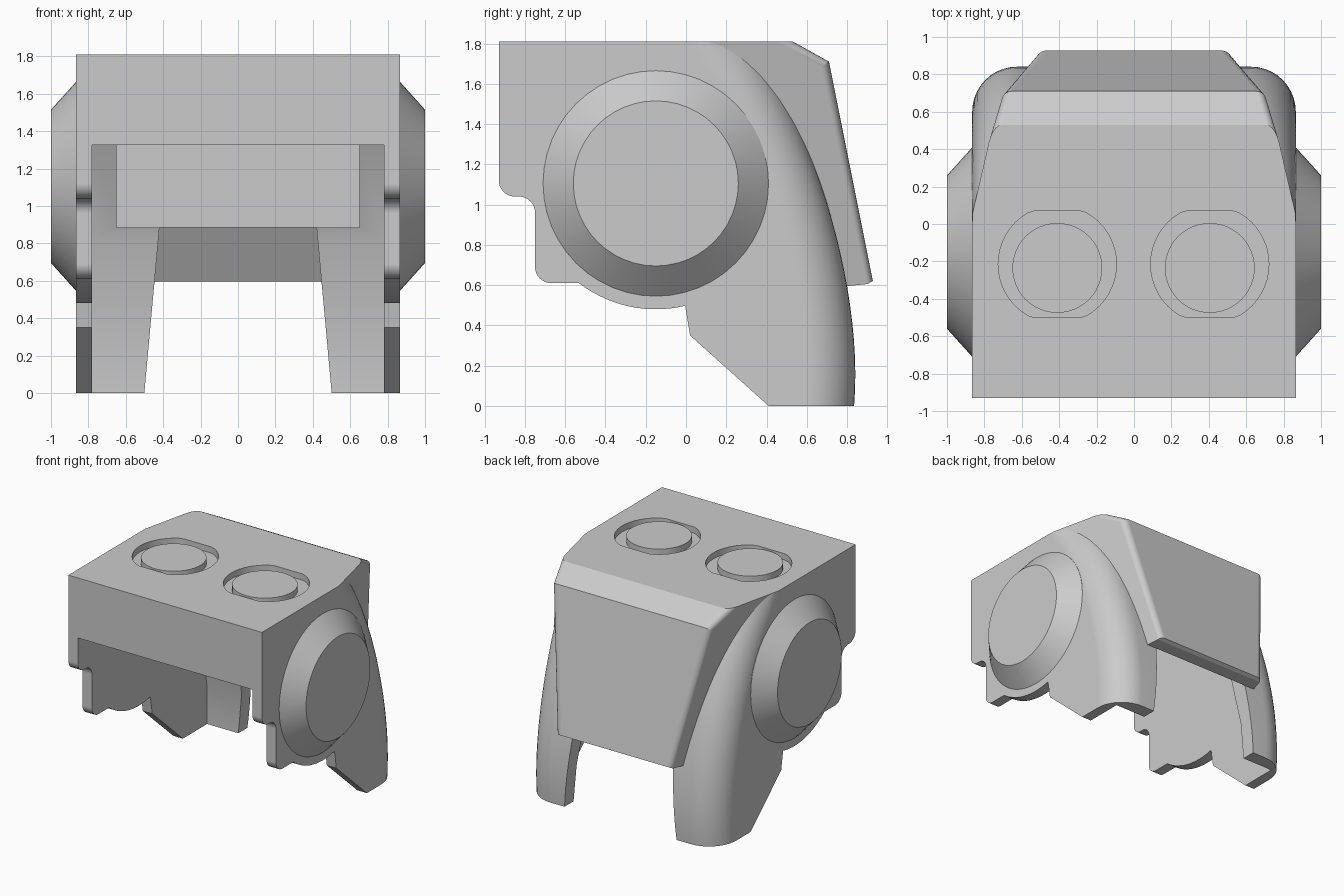
import bpy, bmesh, math
from mathutils import Vector, Matrix
from mathutils.geometry import interpolate_bezier

cube = bpy.data.objects.get("Cube")
if cube:
    bpy.data.objects.remove(cube, do_unlink=True)

grey = bpy.data.materials.new("plain grey")
grey.use_nodes = True
grey.diffuse_color = (0.6, 0.6, 0.6, 1)
grey.node_tree.nodes["Principled BSDF"].inputs["Base Color"].default_value = (0.6, 0.6, 0.6, 1)

TOP = 1.81
HALF = 0.865
CEILING = 1.71


def arc(cy, cz, r, start, end, n=8):
    angles = [math.radians(start + (end - start) * i / n) for i in range(n + 1)]
    return [(cy + r * math.cos(a), cz + r * math.sin(a)) for a in angles]


def prism(points, lo, hi, place):
    """Closed prism; place(u, v, w) maps the profile and depth to 3D."""
    bm = bmesh.new()
    rings = [[bm.verts.new(place(u, v, w)) for u, v in points] for w in (lo, hi)]
    for ring in rings:
        bm.faces.new(ring)
    n = len(points)
    for i in range(n):
        j = (i + 1) % n
        bm.faces.new((rings[0][i], rings[0][j], rings[1][j], rings[1][i]))
    bmesh.ops.recalc_face_normals(bm, faces=bm.faces)
    return bm


def finish(name, bm):
    bmesh.ops.recalc_face_normals(bm, faces=bm.faces)
    mesh = bpy.data.meshes.new(name)
    bm.to_mesh(mesh)
    bm.free()
    mesh.materials.append(grey)
    obj = bpy.data.objects.new(name, mesh)
    bpy.context.collection.objects.link(obj)
    return obj


def select(obj):
    bpy.ops.object.select_all(action='DESELECT')
    obj.select_set(True)
    bpy.context.view_layer.objects.active = obj


def smooth(obj):
    select(obj)
    bpy.ops.object.shade_smooth_by_angle(angle=math.radians(20))


def combine(target, tool, operation):
    mod = target.modifiers.new("cut", 'BOOLEAN')
    mod.operation = operation
    mod.solver = 'EXACT'
    mod.object = tool
    select(target)
    bpy.ops.object.modifier_apply(modifier=mod.name)
    bpy.data.objects.remove(tool, do_unlink=True)


def across(u, v, w):
    return Vector((w, u, v))


def along(u, v, w):
    return Vector((u, w, v))


def upward(u, v, w):
    return Vector((u, v, w))


# Main shell: side outline with a curved, rounded rear
rear = [(p.x, p.y) for p in interpolate_bezier(
    Vector((0.835, 0)), Vector((0.885, 0.6)), Vector((0.62, 1.42)), Vector((0.31, TOP)), 24)]
outline = [(-0.93, TOP)]
outline += arc(-0.85, 1.12, 0.08, 180, 270)
outline += arc(-0.83, 0.96, 0.08, 90, 0)
outline += arc(-0.67, 0.69, 0.08, 180, 270)
outline += arc(-0.15, 1.105, 0.625, 232.4, 283.5, 14)
outline += [(0.02, 0.35), (0.41, 0)]
first_rear = len(outline)
outline += rear
bm = prism(outline, -HALF, HALF, across)
bm.verts.ensure_lookup_table()
rear_edges = []
for side in (0, len(outline)):
    for i in range(first_rear, len(outline) - 1):
        rear_edges.append(bm.edges.get((bm.verts[side + i], bm.verts[side + i + 1])))
bmesh.ops.bevel(bm, geom=rear_edges, offset=0.24, segments=10, profile=0.5,
                affect='EDGES', clamp_overlap=False)
shell = finish("helmet_shell", bm)

# Rear gap between the legs
gap = [(-0.51, -0.1), (0.51, -0.1), (0.42, 0.885), (-0.42, 0.885)]
combine(shell, finish("gap_cutter", prism(gap, 0.3, 1.2, along)), 'DIFFERENCE')

# Sloping rear guard, solid against the shell, its sides tapering backward and downward
guard = [(0.05, TOP), (0.53, TOP), (0.71, 1.71), (0.928, 0.62), (0.9, 0.605), (0.8, 0.595),
         (0.63, 0.885), (0.46, 1.345), (0.05, 1.5)]


def tapered(u, v, w):
    return Vector((w * (HALF - 0.23 * (u - 0.05) - 0.13 * (TOP - v)), u, v))


bm = prism(guard, -1, 1, tapered)
bm.verts.ensure_lookup_table()
n = len(guard)
corners = [bm.edges.get((bm.verts[s + i], bm.verts[s + i + 1])) for s in (0, n) for i in (1, 2)]
bmesh.ops.bevel(bm, geom=corners, offset=0.045, segments=5, profile=0.5, affect='EDGES')
combine(shell, finish("rear_guard", bm), 'UNION')

# Hollow inside, open below and under the front wall
cavity = [(-1.2, -0.1), (0.72, -0.1), (0.72, 0.3), (0.63, 0.82), (0.44, 1.325), (0.15, CEILING),
          (-0.845, CEILING), (-0.845, 1.325), (-1.2, 1.325)]
combine(shell, finish("cavity_cutter", prism(cavity, -0.78, 0.78, across)), 'DIFFERENCE')

# Upright inner recess in the back wall
recess = [(0.1, 0.886), (0.62, 0.886), (0.62, CEILING), (0.1, CEILING)]
combine(shell, finish("recess_cutter", prism(recess, -0.65, 0.65, across)), 'DIFFERENCE')

# Top sockets with flat front and rear, each holding a round stud
for x, side in ((-0.41, "right"), (0.405, "left")):
    socket = [(x + u, -0.215 + max(-0.285, min(0.285, v)))
              for u, v in arc(0, 0, 0.316, 0, 352.5, 47)]
    combine(shell, finish("socket_cutter", prism(socket, TOP - 0.05, TOP + 0.1, upward)),
            'DIFFERENCE')
    smooth(finish(side + "_top_stud",
                  prism(arc(x, -0.235, 0.24, 0, 352.5, 47), TOP - 0.07, TOP, upward)))

smooth(shell)
flat = shell.modifiers.new("even_shading", 'WEIGHTED_NORMAL')
flat.keep_sharp = True

# Side discs: a short collar and a sloping rim
for sign, side in ((-1, "right"), (1, "left")):
    bm = bmesh.new()
    for r1, r2, lo, hi in ((0.56, 0.56, 0.80, HALF), (0.56, 0.41, HALF, 1.0)):
        spin = Matrix.Rotation(sign * math.pi / 2, 4, 'Y')
        shift = Matrix.Translation((sign * (lo + hi) / 2, -0.15, 1.105))
        bmesh.ops.create_cone(bm, cap_ends=True, segments=48, radius1=r1, radius2=r2,
                              depth=hi - lo, matrix=shift @ spin)
    smooth(finish(side + "_side_disc", bm))
